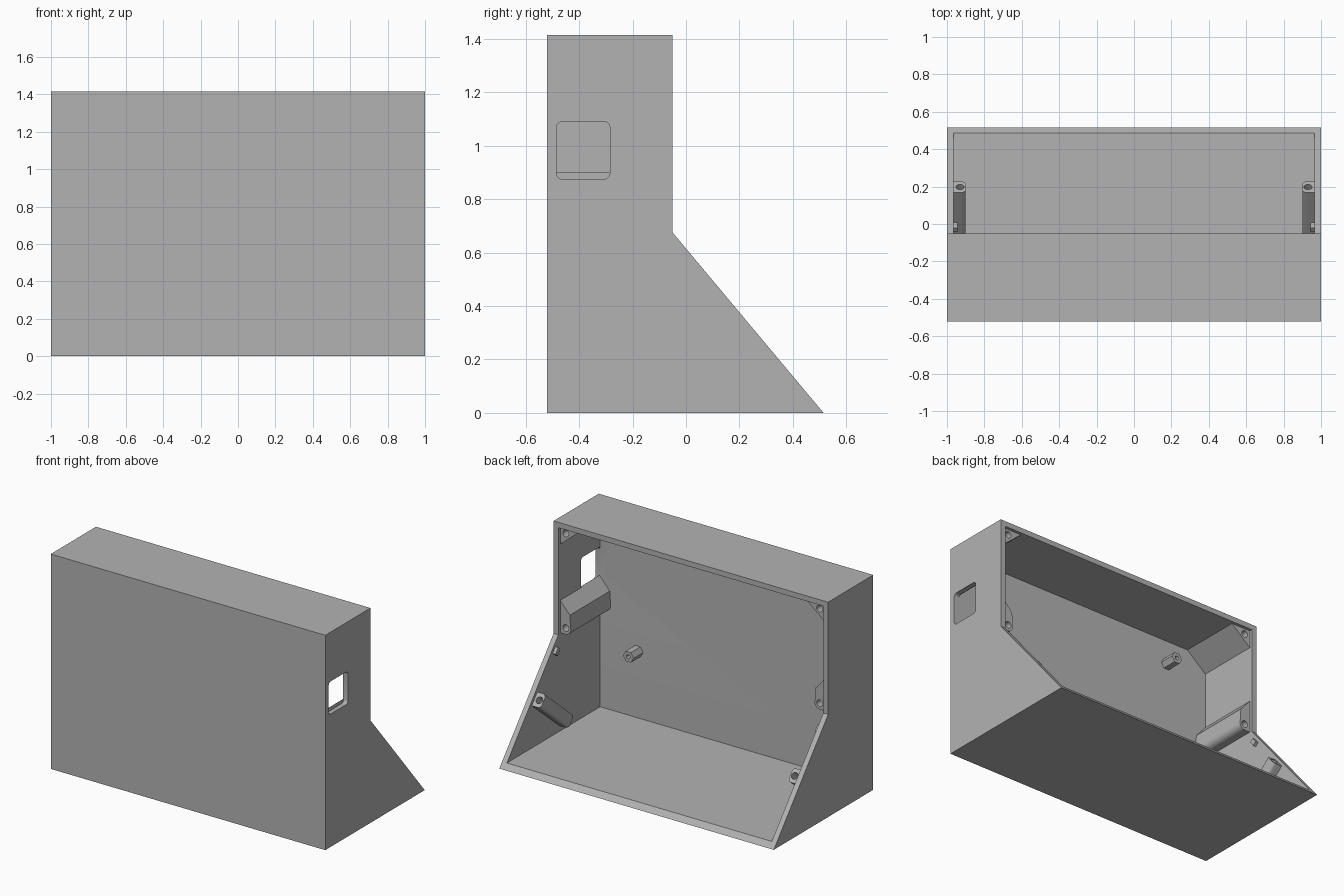
import bpy, bmesh, math
from mathutils import Matrix, Vector

cube = bpy.data.objects.get("Cube")
if cube:
    bpy.data.objects.remove(cube)

grey = bpy.data.materials.new("plain grey")
grey.use_nodes = True
COLOUR = (0.45, 0.45, 0.45, 1)
grey.diffuse_color = COLOUR
grey.node_tree.nodes["Principled BSDF"].inputs["Base Color"].default_value = COLOUR

WALL = 0.035
INNER = 1 - WALL
FRONT, NECK, BACK = -0.52, -0.05, 0.515
TOP, KNEE = 1.415, 0.675
RECESS = 0.02
slope = Vector((0, BACK - NECK, -KNEE)).normalized()
inward = Vector((0, slope.z, -slope.y))
X, Y, Z = Vector((1, 0, 0)), Vector((0, 1, 0)), Vector((0, 0, 1))


def prism(name, points, origin, u, v, w, length):
    """Extrude a profile drawn on axes u, v along w."""
    bm = bmesh.new()
    origin = Vector(origin)
    face = bm.faces.new([bm.verts.new(origin + u * a + v * b) for a, b in points])
    new = bmesh.ops.extrude_face_region(bm, geom=[face])["geom"]
    verts = [g for g in new if isinstance(g, bmesh.types.BMVert)]
    bmesh.ops.translate(bm, verts=verts, vec=w * length)
    bmesh.ops.recalc_face_normals(bm, faces=bm.faces)
    mesh = bpy.data.meshes.new(name)
    bm.to_mesh(mesh)
    bm.free()
    mesh.materials.append(grey)
    obj = bpy.data.objects.new(name, mesh)
    bpy.context.collection.objects.link(obj)
    return obj


def arc(cx, cy, r, start, end, steps):
    angles = [math.radians(start + (end - start) * i / steps) for i in range(steps + 1)]
    return [(cx + r * math.cos(a), cy + r * math.sin(a)) for a in angles]


def circle(r, sides):
    return arc(0, 0, r, 0, 360, sides)[:-1]


def rounded_rect(u0, u1, v0, v1, r):
    return (arc(u1 - r, v1 - r, r, 0, 90, 6) + arc(u0 + r, v1 - r, r, 90, 180, 6)
            + arc(u0 + r, v0 + r, r, 180, 270, 6) + arc(u1 - r, v0 + r, r, 270, 360, 6))


def select(obj):
    bpy.ops.object.select_all(action="DESELECT")
    obj.select_set(True)
    bpy.context.view_layer.objects.active = obj


def cut(obj, cutter):
    cutter.hide_render = True
    select(obj)
    mod = obj.modifiers.new("cut", "BOOLEAN")
    mod.operation, mod.solver, mod.object = "DIFFERENCE", "EXACT", cutter
    bpy.ops.object.modifier_apply(modifier=mod.name)
    bpy.data.objects.remove(cutter)


def finish(obj, mirror=False):
    select(obj)
    if mirror:
        mod = obj.modifiers.new("mirror", "MIRROR")
        mod.use_mirror_merge = False
        bpy.ops.object.modifier_apply(modifier=mod.name)
    bpy.ops.object.shade_smooth_by_angle(angle=math.radians(32))


# Housing: side profile, hollowed out and open at the back
side = [(FRONT, 0), (BACK, 0), (NECK, KNEE), (NECK, TOP), (FRONT, TOP)]
housing = prism("housing", side, (-1, 0, 0), Y, Z, X, 2)
front_in = FRONT + WALL
hollow = [(front_in, WALL), (1, WALL), (1, TOP - WALL), (front_in, TOP - WALL)]
cut(housing, prism("hollow_cutter", hollow, (-INNER, 0, 0), Y, Z, X, 2 * INNER))

# Rounded opening in the left wall
window = rounded_rect(-0.485, -0.285, 0.875, 1.09, 0.022)
cut(housing, prism("opening_cutter", window, (0.9, 0, 0), Y, Z, X, 0.2))
finish(housing)

# Screw ribs along the depth: top corners and above the knee
rib_depth = NECK - RECESS - front_in + 0.005
wall_x = INNER + 0.005
corner = [(wall_x, TOP - 0.03), (0.825, TOP - 0.03), (0.825, TOP - WALL), (wall_x, 1.26)]
knee = [(wall_x, 0.9), (0.895, 0.815)] + arc(0.928, 0.72, 0.04, 165, 270, 8) + [(wall_x, 0.68)]
for name, profile, hole_z in (("corner_ribs", corner, 1.345), ("knee_ribs", knee, 0.722)):
    rib = prism(name, profile, (0, NECK - RECESS, 0), X, Z, -Y, rib_depth)
    cut(rib, prism("hole_cutter", circle(0.022, 20), (0.925, 0, hole_z), X, Z, -Y, 0.25))
    finish(rib, mirror=True)

# Slanted screw posts on the side walls
rim_point = Vector((0, NECK, KNEE)) + slope * 0.41 + inward * RECESS
post_shape = [(wall_x, -0.045)] + [(wall_x, 0.045)] + arc(0.922, 0.023, 0.022, 90, 180, 5) \
    + arc(0.922, -0.023, 0.022, 180, 270, 5)
posts = prism("slanted_posts", post_shape, rim_point, X, slope, inward, 0.38)
hole_start = rim_point + X * 0.93 - inward * 0.05
cut(posts, prism("hole_cutter", circle(0.022, 20), hole_start, X, slope, inward, 0.25))
finish(posts, mirror=True)

# Small catches just below the knee
catch_start = Vector((0, NECK, KNEE)) + slope * 0.07 + inward * 0.02
catch = [(wall_x, 0), (0.945, 0), (0.945, 0.045), (wall_x, 0.045)]
finish(prism("catches", catch, catch_start, X, slope, inward, 0.03), mirror=True)

# Two hexagonal standoffs on the front wall
for name, x, z in (("lower_standoff", 0.69, 0.475), ("upper_standoff", -0.66, 1.22)):
    standoff = prism(name, circle(0.038, 6), (x, front_in - 0.005, z), X, Z, Y, 0.105)
    cut(standoff, prism("hole_cutter", circle(0.014, 14), (x, front_in + 0.02, z), X, Z, Y, 0.2))
    finish(standoff)
